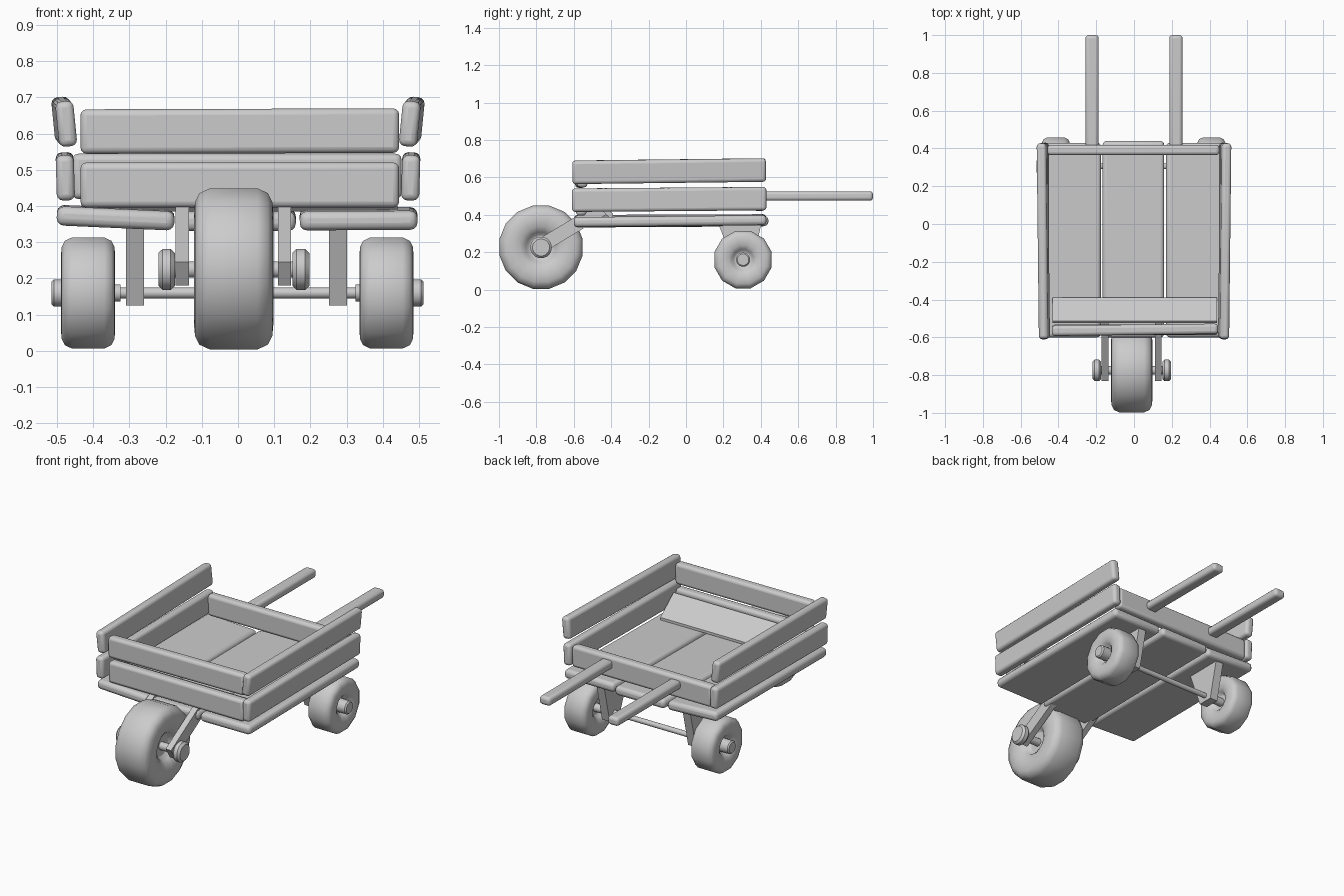
import bpy, bmesh
from math import cos, sin, pi
from mathutils import Vector

if "Cube" in bpy.data.objects:
    bpy.data.objects.remove(bpy.data.objects["Cube"])


def finish(name, bm, bevel=0.0, angle=0.7):
    bmesh.ops.recalc_face_normals(bm, faces=bm.faces)
    me = bpy.data.meshes.new(name)
    bm.to_mesh(me)
    bm.free()
    ob = bpy.data.objects.new(name, me)
    bpy.context.collection.objects.link(ob)
    bpy.ops.object.select_all(action='DESELECT')
    ob.select_set(True)
    bpy.context.view_layer.objects.active = ob
    if bevel:
        m = ob.modifiers.new("Bevel", 'BEVEL')
        m.width = bevel
        m.segments = 3
    if angle:
        bpy.ops.object.shade_smooth_by_angle(angle=angle)
    return ob


def plank(name, loc, size, rot=(0, 0, 0), bevel=0.017):
    bm = bmesh.new()
    bmesh.ops.create_cube(bm, size=1)
    bmesh.ops.scale(bm, vec=size, verts=bm.verts)
    ob = finish(name, bm, bevel)
    ob.location = loc
    ob.rotation_euler = rot
    return ob


def plate(name, outline, x0, x1):
    # (y, z) outline extruded along x
    bm = bmesh.new()
    f = bm.faces.new([bm.verts.new((x0, y, z)) for y, z in outline])
    r = bmesh.ops.extrude_face_region(bm, geom=[f])
    vs = [v for v in r['geom'] if isinstance(v, bmesh.types.BMVert)]
    bmesh.ops.translate(bm, vec=(x1 - x0, 0, 0), verts=vs)
    return finish(name, bm, angle=0)


def lathe(name, profile, loc, n, angle=0.7):
    # (x, radius) profile turned about the x axis
    bm = bmesh.new()
    rings = []
    for x, r in profile:
        rings.append([bm.verts.new((x, r * sin(2 * pi * (i + .5) / n), r * cos(2 * pi * (i + .5) / n)))
                      for i in range(n)])
    for a, b in zip(rings, rings[1:]):
        for i in range(n):
            j = (i + 1) % n
            bm.faces.new((a[i], a[j], b[j], b[i]))
    bm.faces.new(rings[0])
    bm.faces.new(rings[-1])
    ob = finish(name, bm, angle=angle)
    ob.location = loc
    return ob


def wheel(name, loc, r, w, n):
    # fat rounded tyre with a recessed disc
    half = [(.50, .25), (.50, .29), (.76, .36), (.95, .50), (1.0, .68),
            (.97, .84), (.86, .95), (.60, 1.01)]
    half = [(x * w / 2, k * r) for x, k in half]
    return lathe(name, [(-x, k) for x, k in half] + half[::-1], loc, n, 1.2)


def rod(name, x0, x1, r, y, z, n=16, b=0.0):
    prof = [(x0, r), (x1, r)]
    if b:
        prof = [(x0, r - b), (x0 + b, r), (x1 - b, r), (x1, r - b)]
    return lathe(name, prof, (0, y, z), n)


# floor planks
plank("floor_plank_left", (-.338, -.085, .368), (.325, 1.03, .053), (.004, .045, 0), .02)
plank("floor_plank_middle", (-.003, -.08, .362), (.325, 1.04, .053), (.008, 0, 0), .02)
plank("floor_plank_right", (.333, -.085, .365), (.325, 1.03, .053), (.01, -.005, 0), .02)

# side boards, lower and upper
for s, side in ((-1, "left"), (1, "right")):
    plank("lower_board_" + side, (s * .477, -.09, .482), (.05, 1.04, .125), (.008, s * .03, 0))
    plank("upper_board_" + side, (s * .48, -.09, .633), (.05, 1.035, .125),
          (.012, s * .1, -s * .01))
    # handles
    plank("handle_" + side, (s * .222, .70, .5), (.07, .60, .05))

# front and rear boards
plank("front_board_lower", (.005, -.56, .458), (.88, .055, .125))
plank("front_board_upper", (.005, -.56, .607), (.88, .055, .123), (0, -.003, .012))
plank("rear_board", (-.003, .392, .482), (.91, .055, .125))

# sloping panel inside the front
plate("front_panel", [(-.39, .39), (-.39, .405), (-.513, .505), (-.525, .495), (-.41, .385)],
      -.432, .44)

# front fork arms, axle and end caps
arm = [(-.79, .18), (-.83, .245), (-.47, .462), (-.42, .405)]
plate("fork_arm_left", arm, -.172, -.136)
plate("fork_arm_right", arm, .11, .146)
rod("front_axle", -.2, .18, .023, -.775, .225)
rod("front_cap_left", -.22, -.174, .058, -.775, .225, b=.012)
rod("front_cap_right", .15, .197, .058, -.775, .225, b=.012)
wheel("front_wheel", (-.012, -.775, .2265), .2245, .22, 16)

# rear brackets, axle, wheels and hubs
bracket = [(.17, .36), (.26, .125), (.35, .125), (.405, .36)]
rod("rear_axle", -.45, .45, .015, .305, .16)
for s, side, cx in ((-1, "left", -.414), (1, "right", .41)):
    xc = s * .28 - .004
    plate("rear_bracket_" + side, bracket, xc - .025, xc + .025)
    wheel("rear_wheel_" + side, (cx, .305, .16), .157, .15, 12)
    a, b = sorted((cx, s * .5155 + (-.003 if s > 0 else 0)))
    rod("rear_hub_" + side, a, b, .038, .305, .16, b=.007)
    a, b = sorted((cx, s * .325))
    rod("rear_collar_" + side, a, b, .024, .305, .16)
